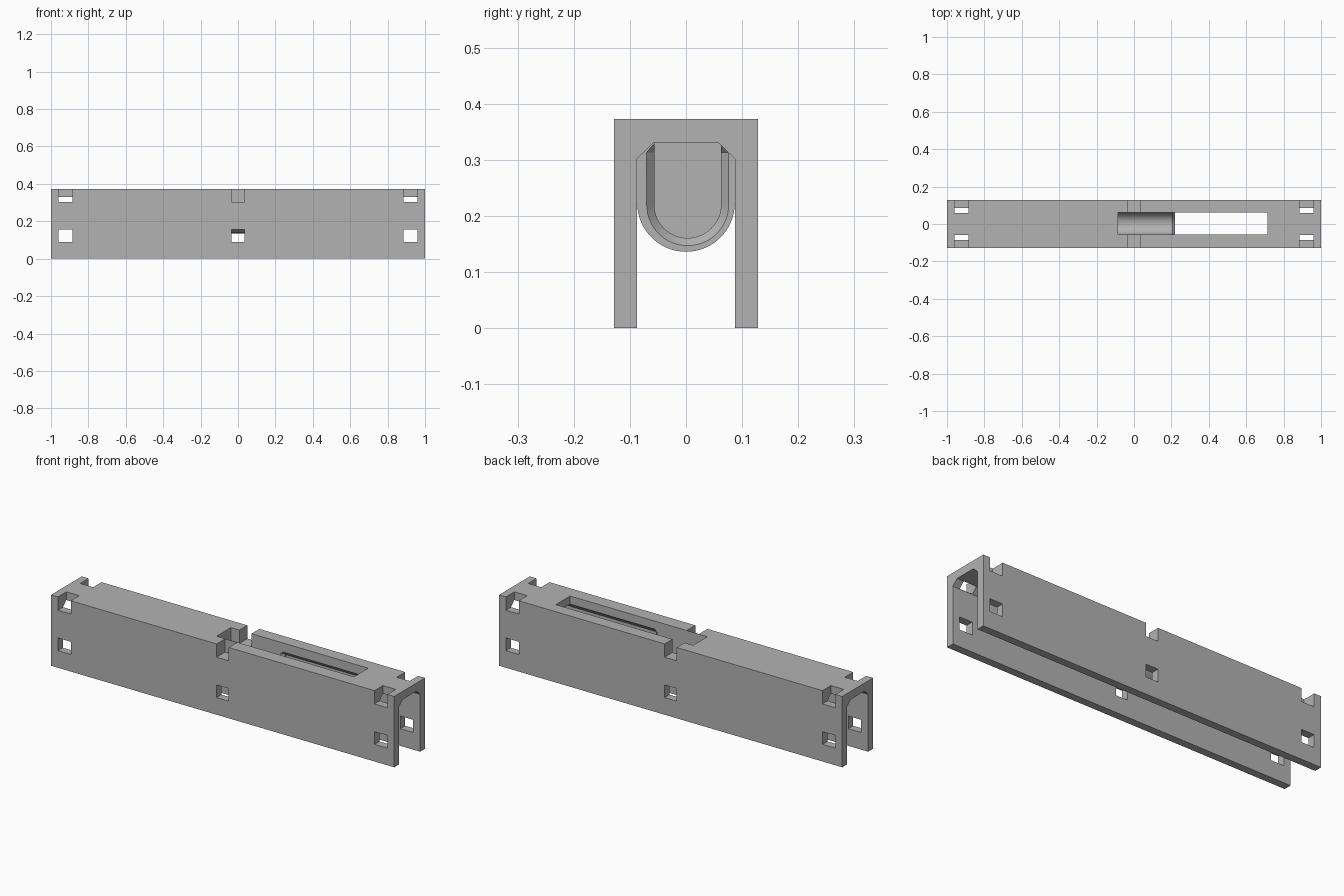
import bpy, bmesh, math

cube = bpy.data.objects.get("Cube")
if cube:
    bpy.data.objects.remove(cube, do_unlink=True)

grey = bpy.data.materials.new("mid grey")
grey.use_nodes = True
grey.diffuse_color = (0.45, 0.45, 0.45, 1)
grey.node_tree.nodes["Principled BSDF"].inputs["Base Color"].default_value = (0.45, 0.45, 0.45, 1)


def loft(name, x0, profile0, x1, profile1=None):
    """Closed solid between two (y, z) outlines at x0 and x1."""
    bm = bmesh.new()
    a = [bm.verts.new((x0, y, z)) for y, z in profile0]
    b = [bm.verts.new((x1, y, z)) for y, z in (profile1 or profile0)]
    n = len(a)
    bm.faces.new(a)
    bm.faces.new(b)
    for i in range(n):
        j = (i + 1) % n
        bm.faces.new((a[i], a[j], b[j], b[i]))
    bmesh.ops.recalc_face_normals(bm, faces=bm.faces)
    mesh = bpy.data.meshes.new(name)
    bm.to_mesh(mesh)
    bm.free()
    mesh.materials.append(grey)
    obj = bpy.data.objects.new(name, mesh)
    bpy.context.collection.objects.link(obj)
    return obj


def box(name, x0, x1, y0, y1, z0, z1):
    return loft(name, x0, [(y0, z0), (y1, z0), (y1, z1), (y0, z1)], x1)


def arc(radius, cy, cz, steps=32):
    """Half circle hanging down from (cy, cz), from -y to +y."""
    return [(cy - radius * math.cos(math.pi * i / steps),
             cz - radius * math.sin(math.pi * i / steps)) for i in range(steps + 1)]


def combine(target, tool, operation):
    mod = target.modifiers.new("combine", 'BOOLEAN')
    mod.operation, mod.object, mod.solver = operation, tool, 'EXACT'
    bpy.context.view_layer.update()
    result = target.evaluated_get(bpy.context.evaluated_depsgraph_get())
    mesh = bpy.data.meshes.new_from_object(result)
    target.modifiers.clear()
    target.data = mesh
    bpy.data.objects.remove(tool, do_unlink=True)


OUT, IN, TOP, ROOF = 0.128, 0.087, 0.373, 0.33
SHOULDER, FLAT = 0.302, 0.058

# Upside-down channel with chamfered inner corners
half = [(OUT, TOP), (OUT, 0), (IN, 0), (IN, SHOULDER), (FLAT, ROOF)]
channel = loft("channel_rail", -1, half + [(-y, z) for y, z in reversed(half)], 1)

# Round-bottomed cradle joined between the walls
cradle = loft("cradle", -0.12, arc(IN, 0, 0.223) + [(0.1, 0.223), (0.1, 0.35),
                                                     (-0.1, 0.35), (-0.1, 0.223)], 0.22)
combine(channel, cradle, 'UNION')

# Trough in the cradle, with a flared mouth
CY, CZ, R, FLARE = 0.003, 0.22, 0.0595, 0.0145


def trough(radius, top):
    return arc(radius, CY, CZ) + [(CY + radius, 0.313), (CY + R, top),
                                  (CY - R, top), (CY - radius, 0.313)]


combine(channel, loft("trough_cutter", -0.085, trough(R, 0.4), 0.23), 'DIFFERENCE')
combine(channel, loft("mouth_cutter", 0.205, trough(R, 0.328),
                      0.221, trough(R + FLARE, 0.328)), 'DIFFERENCE')

# Long slot in the roof
combine(channel, box("slot_cutter", 0.1, 0.715, CY - R, CY + R, 0.31, 0.4), 'DIFFERENCE')

# Square side holes and top-edge notches at both ends and the middle
for x0, x1 in ((-0.96, -0.885), (-0.035, 0.035), (0.885, 0.96)):
    for s in (-1, 1):
        y0, y1 = sorted((s * 0.0575, s * 0.2))
        combine(channel, box("notch_cutter", x0, x1, y0, y1, 0.303, 0.5), 'DIFFERENCE')
        y0, y1 = sorted((s * 0.0865, s * 0.2))
        combine(channel, box("hole_cutter", x0, x1, y0, y1, 0.09, 0.157), 'DIFFERENCE')

# Smooth the round surfaces, keep edges sharp
bpy.ops.object.select_all(action='DESELECT')
channel.select_set(True)
bpy.context.view_layer.objects.active = channel
bpy.ops.object.shade_smooth_by_angle(angle=math.radians(25))
